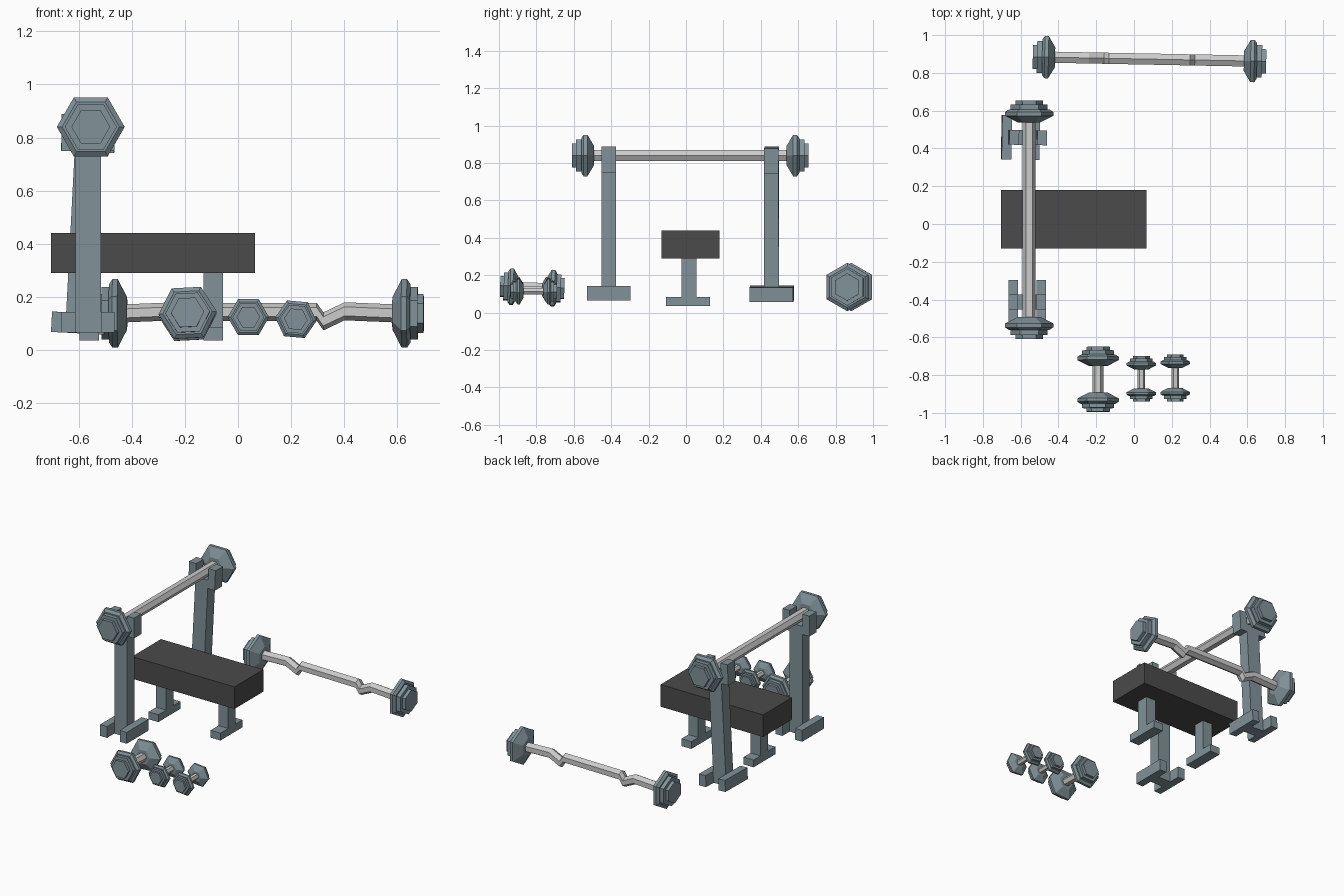
import bpy, bmesh
from math import radians, cos, sin, pi
from mathutils import Matrix, Vector

if "Cube" in bpy.data.objects:
    bpy.data.objects.remove(bpy.data.objects["Cube"])


def material(name, rgb):
    m = bpy.data.materials.new(name)
    m.diffuse_color = (*rgb, 1)
    m.use_nodes = True
    m.node_tree.nodes["Principled BSDF"].inputs["Base Color"].default_value = m.diffuse_color
    return m


STEEL = material("blue_grey_steel", (0.22, 0.29, 0.32))
CHROME = material("light_chrome", (0.62, 0.62, 0.61))
PAD = material("dark_padding", (0.07, 0.07, 0.07))


def finish(name, bm, mat, matrix=Matrix()):
    bmesh.ops.recalc_face_normals(bm, faces=bm.faces)
    me = bpy.data.meshes.new(name)
    bm.to_mesh(me)
    bm.free()
    me.materials.append(mat)
    ob = bpy.data.objects.new(name, me)
    bpy.context.collection.objects.link(ob)
    ob.matrix_world = matrix
    return ob


def boxes(name, spans, mat, matrix=Matrix()):
    """Each span is x0, x1, y0, y1, z0, z1."""
    bm = bmesh.new()
    for x0, x1, y0, y1, z0, z1 in spans:
        m = Matrix.LocRotScale(Vector(((x0 + x1) / 2, (y0 + y1) / 2, (z0 + z1) / 2)),
                               None, Vector((x1 - x0, y1 - y0, z1 - z0)))
        bmesh.ops.create_cube(bm, size=1, matrix=m)
    return finish(name, bm, mat, matrix)


def hex_loft(name, rings, mat, matrix):
    """Six-sided loft along local y; each ring is (x, y, z, radius)."""
    bm = bmesh.new()
    loops = [[bm.verts.new((x + r * cos(i * pi / 3), y, z + r * sin(i * pi / 3)))
              for i in range(6)] for x, y, z, r in rings]
    for a, b in zip(loops, loops[1:]):
        for i in range(6):
            j = (i + 1) % 6
            bm.faces.new((a[i], a[j], b[j], b[i]))
    bm.faces.new(loops[0])
    bm.faces.new(loops[-1])
    return finish(name, bm, mat, matrix)


# Stepped weight stack: distance from inner face, radius
PLATE = [(0, .06), (.035, .128), (.055, .128), (.068, .108), (.068, .098),
         (.095, .098), (.095, .073), (.117, .073)]


def weights(name, half, scale, bar_r, matrix, path=None):
    """Bar along local y with a weight stack on both ends."""
    inner = half - PLATE[-1][0] * scale
    path = path or [(0, -inner - .01, 0), (0, inner + .01, 0)]
    hex_loft(name + "_bar", [(*p, bar_r) for p in path], CHROME, matrix)
    for side, s in (("a", -1), ("b", 1)):
        hex_loft(f"{name}_plates_{side}",
                 [(0, s * (inner + d * scale), 0, r * scale) for d, r in PLATE],
                 STEEL, matrix)


def place(x, y, z, rx=0, ry=0, rz=0):
    return (Matrix.Translation((x, y, z)) @ Matrix.Rotation(radians(rz), 4, 'Z')
            @ Matrix.Rotation(radians(rx), 4, 'X') @ Matrix.Rotation(radians(ry), 4, 'Y'))


# Bench
boxes("bench_pad", [(-.705, .065, -.13, .18, .29, .44)], PAD)
for name, x in (("bench_leg_head", -.56), ("bench_leg_foot", -.093)):
    boxes(name, [(x - .037, x + .037, -.025, .055, .085, .29),
                 (x - .037, x + .037, -.108, .128, .035, .085)], STEEL)

# Rack stands: post, two floor bars, two fork prongs
STAND = [(-.048, .048, -.039, .039, 0, .74)]
for s in (-1, 1):
    a, b = sorted((s * .048, s * .1))
    STAND += [(a, b, -.117, .117, 0, .077), (a, b, -.039, .039, .685, .823)]
boxes("rack_stand_front", STAND, STEEL, place(-.565, -.413, .065))
boxes("rack_stand_back", STAND, STEEL, place(-.603, .458, .062, ry=3, rz=-1))

# Straight barbell on the rack
weights("barbell", .632, 1, .034, place(-.555, .023, .84))

# Cranked curl bar on the floor behind, hexagon corners pointing up
crank = [(.51, 0), (.32, .008), (.24, -.03), (.215, .006)]
path = [(z, -y, 0) for y, z in crank] + [(z, y, 0) for y, z in reversed(crank)]
lay = Matrix(((0, 1, 0, 0), (0, 0, 1, 0), (1, 0, 0, 0), (0, 0, 0, 1)))
weights("curl_bar", .618, 1.01, .034, place(.082, .873, .137, rz=-1.1) @ lay, path)

# Dumbbells
weights("large_dumbbell", .172, .86, .029, place(-.19, -.822, .135, rx=-2, ry=-3))
weights("small_dumbbell_left", .121, .61, .02, place(.039, -.82, .123))
weights("small_dumbbell_right", .124, .61, .02, place(.218, -.815, .115, ry=5))
